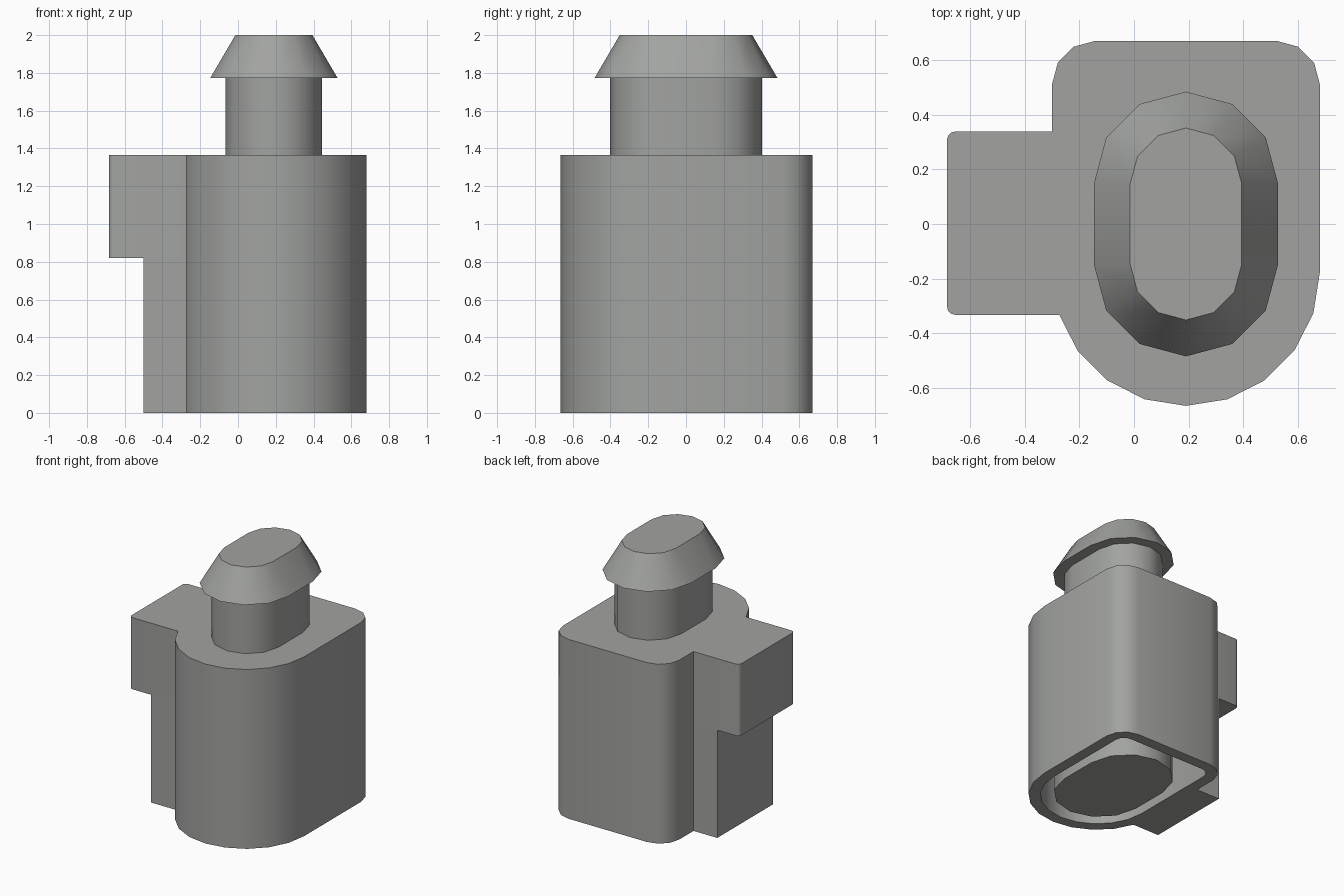
import bpy, bmesh, math

if "Cube" in bpy.data.objects:
    bpy.data.objects.remove(bpy.data.objects["Cube"], do_unlink=True)

grey = bpy.data.materials.new("light grey")
grey.use_nodes = True
colour = (0.36, 0.37, 0.355, 1)
grey.diffuse_color = colour
grey.node_tree.nodes["Principled BSDF"].inputs["Base Color"].default_value = colour

CX = 0.19       # centre line of the body and the peg
BODY_TOP = 1.365


def arc(cx, cy, r, start, end, steps):
    """Points on an arc, angles in degrees."""
    angles = [math.radians(start + (end - start) * i / steps) for i in range(steps + 1)]
    return [(cx + r * math.cos(a), cy + r * math.sin(a)) for a in angles]


def stadium(r):
    """Slot-shaped outline, straight sides along y."""
    return arc(CX, 0.147, r, 0, 180, 6) + arc(CX, -0.147, r, 180, 360, 6)


def body_outline(inset):
    """Round front, square back with rounded corners."""
    r = 0.16 - inset
    return (arc(CX, -0.175, 0.49 - inset, 180, 360, 10)
            + arc(CX + 0.33, 0.51, r, 0, 90, 3)
            + arc(CX - 0.33, 0.51, r, 90, 180, 3))


def loft(name, rings):
    """Bridge (outline, z) rings in order and cap both ends."""
    bm = bmesh.new()
    loops = [[bm.verts.new((x, y, z)) for x, y in pts] for pts, z in rings]
    n = len(loops[0])
    for a, b in zip(loops, loops[1:]):
        for i in range(n):
            j = (i + 1) % n
            bm.faces.new((a[i], a[j], b[j], b[i]))
    bm.faces.new(loops[0])
    bm.faces.new(loops[-1])
    bmesh.ops.recalc_face_normals(bm, faces=bm.faces)
    mesh = bpy.data.meshes.new(name)
    bm.to_mesh(mesh)
    bm.free()
    mesh.materials.append(grey)
    obj = bpy.data.objects.new(name, mesh)
    bpy.context.collection.objects.link(obj)
    bpy.ops.object.select_all(action='DESELECT')
    obj.select_set(True)
    bpy.context.view_layer.objects.active = obj
    bpy.ops.object.shade_smooth_by_angle(angle=math.radians(35))
    return obj


# Hollow body, open underneath
outer, inner = body_outline(0), body_outline(0.085)
loft("body_shell", [(outer, BODY_TOP), (outer, 0), (inner, 0), (inner, 1.28)])

# Core standing inside the hollow
loft("inner_core", [(stadium(0.33), 0), (stadium(0.33), 1.29)])

# Peg on top: stem, overhanging lip and tapered head
loft("peg", [(stadium(0.255), BODY_TOP - 0.03), (stadium(0.255), 1.773),
             (stadium(0.337), 1.773), (stadium(0.204), 2.0)])

# Side tab: rounded upper block over a shallower lower block
X1, Y0, Y1, R = -0.25, -0.332, 0.338, 0.03
upper = ([(X1, Y0), (X1, Y1)]
         + arc(-0.684 + R, Y1 - R, R, 90, 180, 3)
         + arc(-0.684 + R, Y0 + R, R, 180, 270, 3))
loft("tab_upper", [(upper, 0.82), (upper, BODY_TOP)])
lower = [(X1, Y0), (X1, Y1), (-0.5, Y1), (-0.5, Y0)]
loft("tab_lower", [(lower, 0), (lower, 0.82)])
